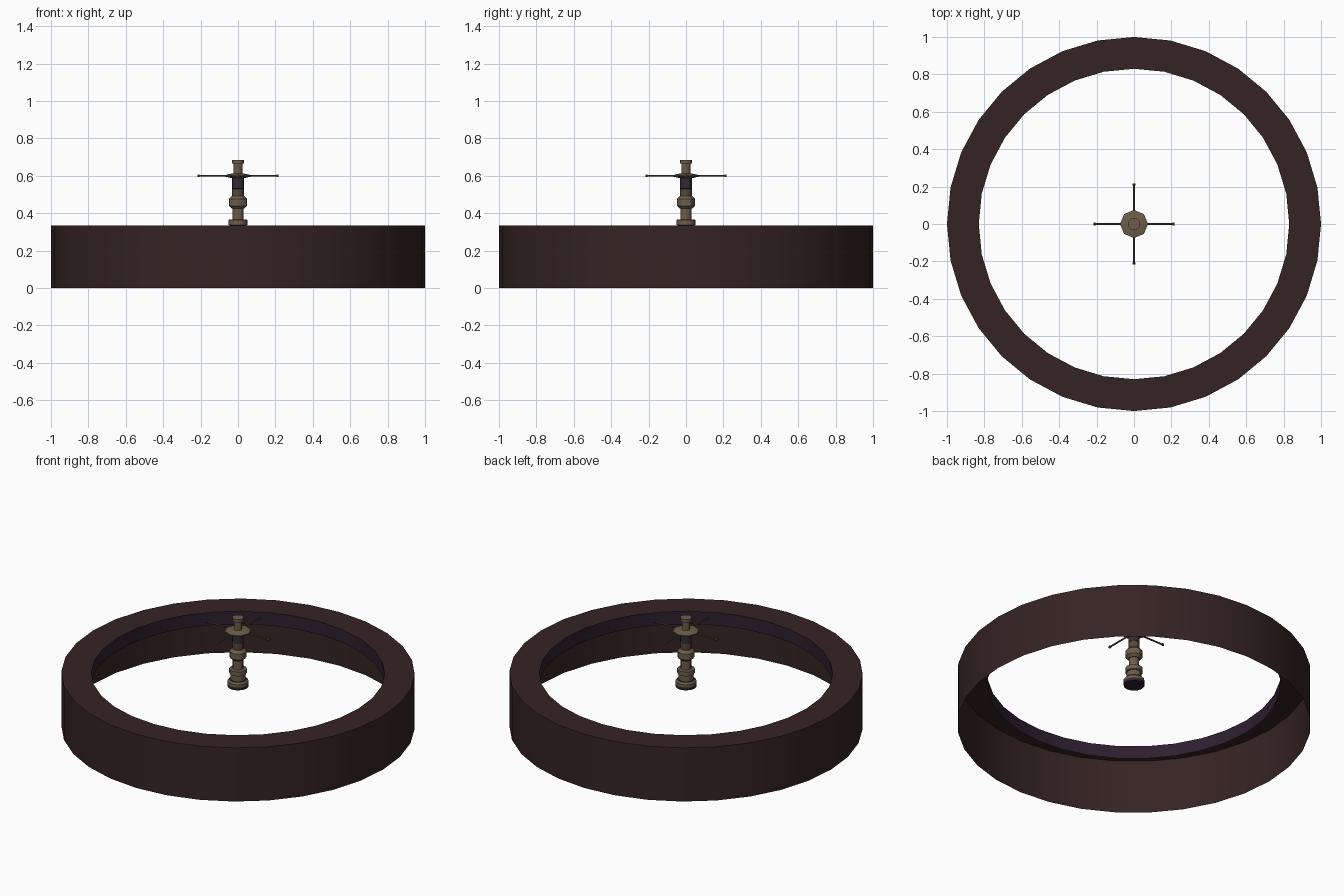
import bpy, bmesh, math
from mathutils import Matrix

cube = bpy.data.objects.get("Cube")
if cube:
    bpy.data.objects.remove(cube)


def material(name, rgb):
    m = bpy.data.materials.new(name)
    m.use_nodes = True
    m.diffuse_color = (*rgb, 1)
    m.node_tree.nodes["Principled BSDF"].inputs["Base Color"].default_value = (*rgb, 1)
    return m


STONE = material("dark brown stone", (0.036, 0.017, 0.017))
PURPLE = material("damp purple stone", (0.026, 0.014, 0.028))
BRASS = material("aged brass", (0.155, 0.112, 0.07))
BRONZE = material("dull bronze", (0.09, 0.065, 0.043))
SLATE = material("dark slate metal", (0.03, 0.026, 0.032))


def finish(bm, name, mats):
    mesh = bpy.data.meshes.new(name)
    bm.to_mesh(mesh)
    bm.free()
    for m in mats:
        mesh.materials.append(m)
    ob = bpy.data.objects.new(name, mesh)
    bpy.context.collection.objects.link(ob)
    bpy.ops.object.select_all(action="DESELECT")
    ob.select_set(True)
    bpy.context.view_layer.objects.active = ob
    bpy.ops.object.shade_smooth_by_angle(angle=math.radians(30))
    return ob


def lathe(name, profile, sides, mats, band_mats=None, caps=True):
    """Spin (radius, height) points round z; band_mats picks a slot per band."""
    bm = bmesh.new()
    rings = []
    for r, z in profile:
        rings.append([bm.verts.new((r * math.sin(math.tau * -i / sides),
                                    r * math.cos(math.tau * -i / sides), z))
                      for i in range(sides)])
    for k, (low, high) in enumerate(zip(rings, rings[1:])):
        for i in range(sides):
            j = (i + 1) % sides
            f = bm.faces.new((low[i], low[j], high[j], high[i]))
            f.material_index = band_mats[k] if band_mats else 0
    if caps:
        bm.faces.new(rings[0][::-1])
        bm.faces.new(rings[-1])
    return finish(bm, name, mats)


# Basin: open outer wall, flat rim and a short lip hanging inside
lathe("basin_ring", [(1, 0), (1, 0.335), (0.83, 0.335), (0.83, 0.255)], 32,
      [STONE, PURPLE], [0, 0, 1], caps=False)

# Stem parts, from the bottom up
lathe("stem_foot", [(0.06, 0.255), (0.06, 0.272), (0.06, 0.29), (0.05, 0.3)], 12,
      [PURPLE, BRASS], [0, 1, 1])
lathe("stem_base", [(0.042, 0.3), (0.042, 0.335), (0.05, 0.338), (0.05, 0.365),
                    (0.03, 0.367), (0.03, 0.425)], 12, [BRASS])
lathe("stem_bulb", [(0.034, 0.425), (0.049, 0.44), (0.049, 0.476),
                    (0.034, 0.492)], 12, [BRASS])
lathe("stem_collar", [(0.031, 0.49), (0.031, 0.53), (0.033, 0.531),
                      (0.033, 0.59)], 12, [BRONZE, SLATE], [0, 1, 1])
lathe("nozzle_disc", [(0.035, 0.588), (0.075, 0.597), (0.075, 0.603),
                      (0.035, 0.612)], 8, [BRASS])
lathe("nozzle_neck", [(0.024, 0.61), (0.024, 0.668)], 12, [BRASS])
lathe("nozzle_cap", [(0.033, 0.666), (0.033, 0.684)], 12, [BRASS])

# Four thin spray arms with slightly thicker tips
bm = bmesh.new()
for k in range(4):
    turn = Matrix.Rotation(k * math.pi / 2, 4, "Z")
    for start, end, radius in ((0.06, 0.21, 0.005), (0.207, 0.217, 0.008)):
        place = (turn @ Matrix.Translation(((start + end) / 2, 0, 0.6))
                 @ Matrix.Rotation(math.pi / 2, 4, "Y"))
        bmesh.ops.create_cone(bm, cap_ends=True, segments=6, radius1=radius,
                              radius2=radius, depth=end - start, matrix=place)
finish(bm, "spray_arms", [BRONZE])
